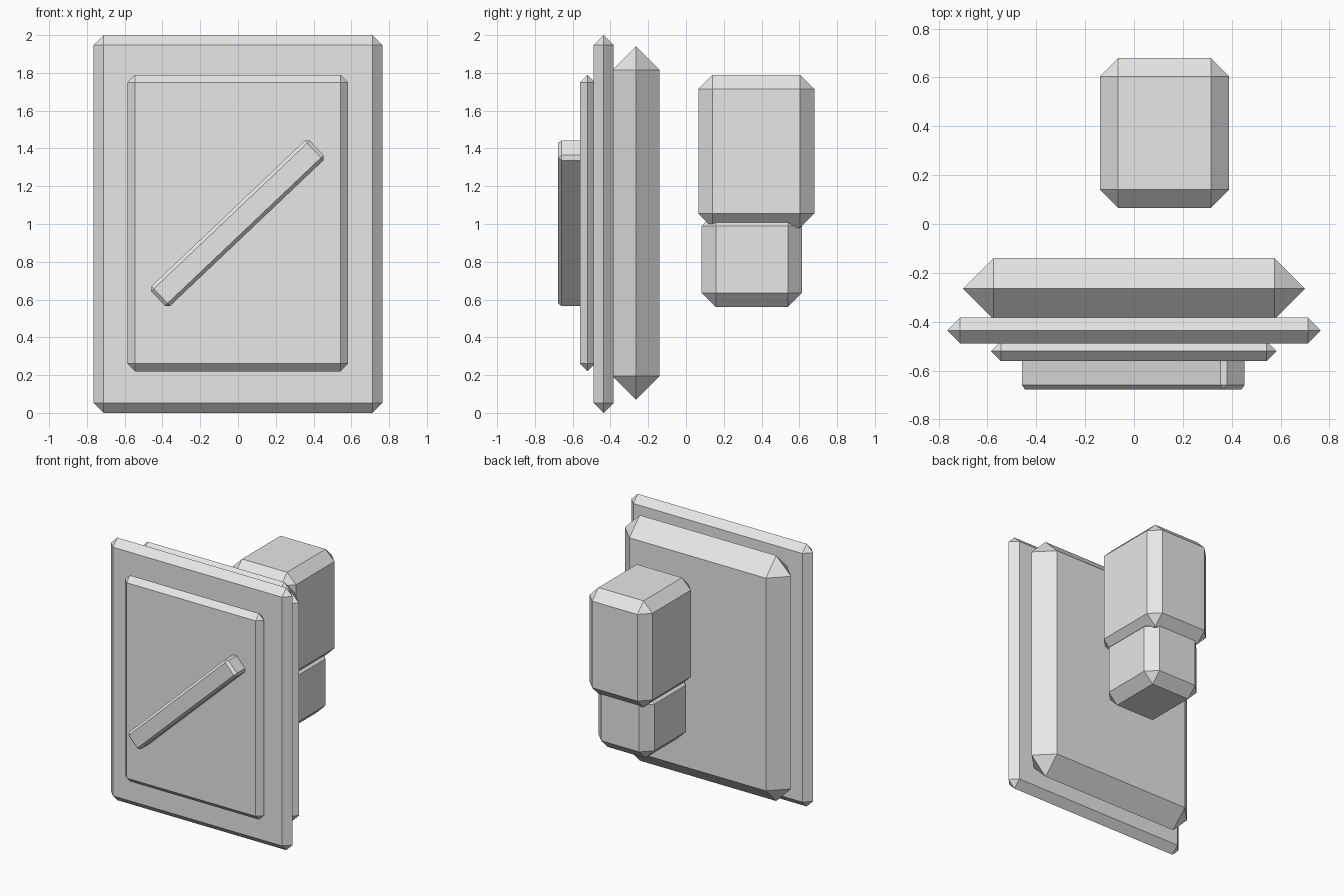
import bpy, bmesh, math
from mathutils import Matrix, Vector

default = bpy.data.objects.get("Cube")
if default:
    bpy.data.objects.remove(default, do_unlink=True)

# Single plain material
grey = bpy.data.materials.new("light grey")
grey.use_nodes = True
colour = (0.8, 0.8, 0.8, 1)
grey.diffuse_color = colour
grey.node_tree.nodes["Principled BSDF"].inputs["Base Color"].default_value = colour


def chamfered_box(name, low, high, chamfer, tilt=0):
    """Box between two corners with every edge chamfered, tilted about y."""
    low, high = Vector(low), Vector(high)
    bm = bmesh.new()
    bmesh.ops.create_cube(bm, size=1)
    bmesh.ops.scale(bm, vec=high - low, verts=bm.verts)
    bmesh.ops.bevel(bm, geom=bm.edges[:], offset=chamfer, segments=1,
                    affect='EDGES', clamp_overlap=True)
    # Plates chamfered to half their thickness meet in a sharp ridge
    bmesh.ops.remove_doubles(bm, verts=bm.verts, dist=0.002)
    bmesh.ops.recalc_face_normals(bm, faces=bm.faces)
    mesh = bpy.data.meshes.new(name)
    bm.to_mesh(mesh)
    bm.free()
    mesh.materials.append(grey)
    obj = bpy.data.objects.new(name, mesh)
    obj.matrix_world = (Matrix.Translation((low + high) / 2)
                        @ Matrix.Rotation(-tilt, 4, 'Y'))
    bpy.context.collection.objects.link(obj)
    return obj


# Layered plates, back to front
chamfered_box("back_plate", (-0.70, -0.39, 0.07), (0.70, -0.14, 1.94), 0.125)
chamfered_box("main_plate", (-0.765, -0.489, 0), (0.765, -0.383, 2), 0.053)
chamfered_box("front_panel", (-0.586, -0.562, 0.22), (0.583, -0.48, 1.79), 0.041)

# Diagonal bar across the panel
chamfered_box("diagonal_bar", (-0.582, -0.678, 0.932), (0.576, -0.53, 1.076),
              0.019, tilt=math.radians(43.5))

# Two stacked blocks behind the plates
chamfered_box("upper_block", (-0.14, 0.066, 0.98), (0.39, 0.679, 1.79), 0.075)
chamfered_box("lower_block", (-0.11, 0.083, 0.56), (0.36, 0.614, 1.065), 0.075)
